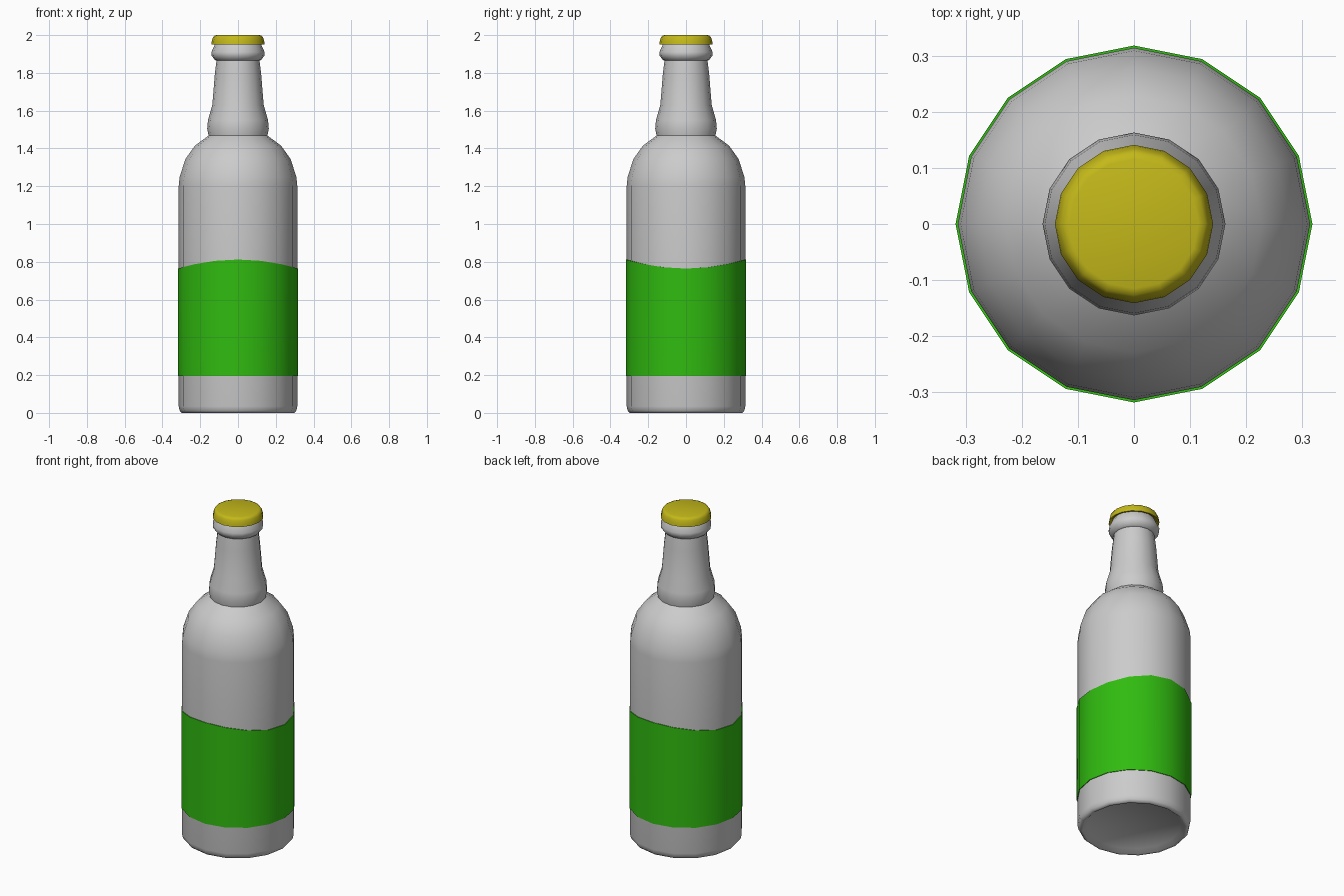
import bpy, bmesh
from math import cos, sin, pi, radians

if "Cube" in bpy.data.objects:
    bpy.data.objects.remove(bpy.data.objects["Cube"])

SIDES = 16


def lathe(name, profile, color=None, wave=None, smooth=40):
    """Spin (radius, z) points about z; radius 0 becomes a pole."""
    bm = bmesh.new()
    rings = []
    for r, z in profile:
        if r == 0:
            rings.append([bm.verts.new((0, 0, z))] * SIDES)
            continue
        ring = []
        for i in range(SIDES):
            a = 2 * pi * i / SIDES
            ring.append(bm.verts.new((r * cos(a), r * sin(a), z + (wave(a, z) if wave else 0))))
        rings.append(ring)
    for lo, hi in zip(rings, rings[1:]):
        for i in range(SIDES):
            j = (i + 1) % SIDES
            quad = [lo[i], lo[j], hi[j], hi[i]]
            bm.faces.new(list(dict.fromkeys(quad)))
    bmesh.ops.recalc_face_normals(bm, faces=bm.faces)
    mesh = bpy.data.meshes.new(name)
    bm.to_mesh(mesh)
    bm.free()
    obj = bpy.data.objects.new(name, mesh)
    bpy.context.collection.objects.link(obj)
    if color:
        mat = bpy.data.materials.new(name + "_color")
        mat.diffuse_color = color
        mat.use_nodes = True
        mat.node_tree.nodes["Principled BSDF"].inputs["Base Color"].default_value = mat.diffuse_color
        mesh.materials.append(mat)
    bpy.ops.object.select_all(action='DESELECT')
    obj.select_set(True)
    bpy.context.view_layer.objects.active = obj
    bpy.ops.object.shade_smooth_by_angle(angle=radians(smooth))
    return obj


# Glass bottle with shallow recessed base, rounded shoulder, bulged neck and lip
lathe("bottle", [
    (0, 0.03), (0.26, 0.02), (0.285, 0.0), (0.298, 0.0), (0.309, 0.012), (0.314, 0.035),
    (0.314, 1.20), (0.309, 1.25), (0.278, 1.345), (0.228, 1.415), (0.156, 1.468),
    (0.163, 1.505), (0.159, 1.55), (0.136, 1.63), (0.123, 1.79), (0.114, 1.865),
    (0.122, 1.868), (0.139, 1.89), (0.141, 1.91), (0.125, 1.945), (0.118, 1.96), (0, 1.96),
], smooth=60)

# Wrapped label: top edge arches up at front and back
lathe("label", [
    (0.308, 0.195), (0.318, 0.195), (0.318, 0.788), (0.308, 0.788),
], (0.03, 0.5, 0.005, 1), wave=lambda a, z: -0.024 * cos(2 * a) if z > 0.5 else 0)

# Crown cap
lathe("cap", [
    (0, 1.965), (0.122, 1.962), (0.132, 1.95), (0.141, 1.95), (0.139, 1.965),
    (0.134, 1.985), (0.127, 1.996), (0.115, 2.0), (0, 2.0),
], (0.55, 0.48, 0.01, 1), smooth=60)
